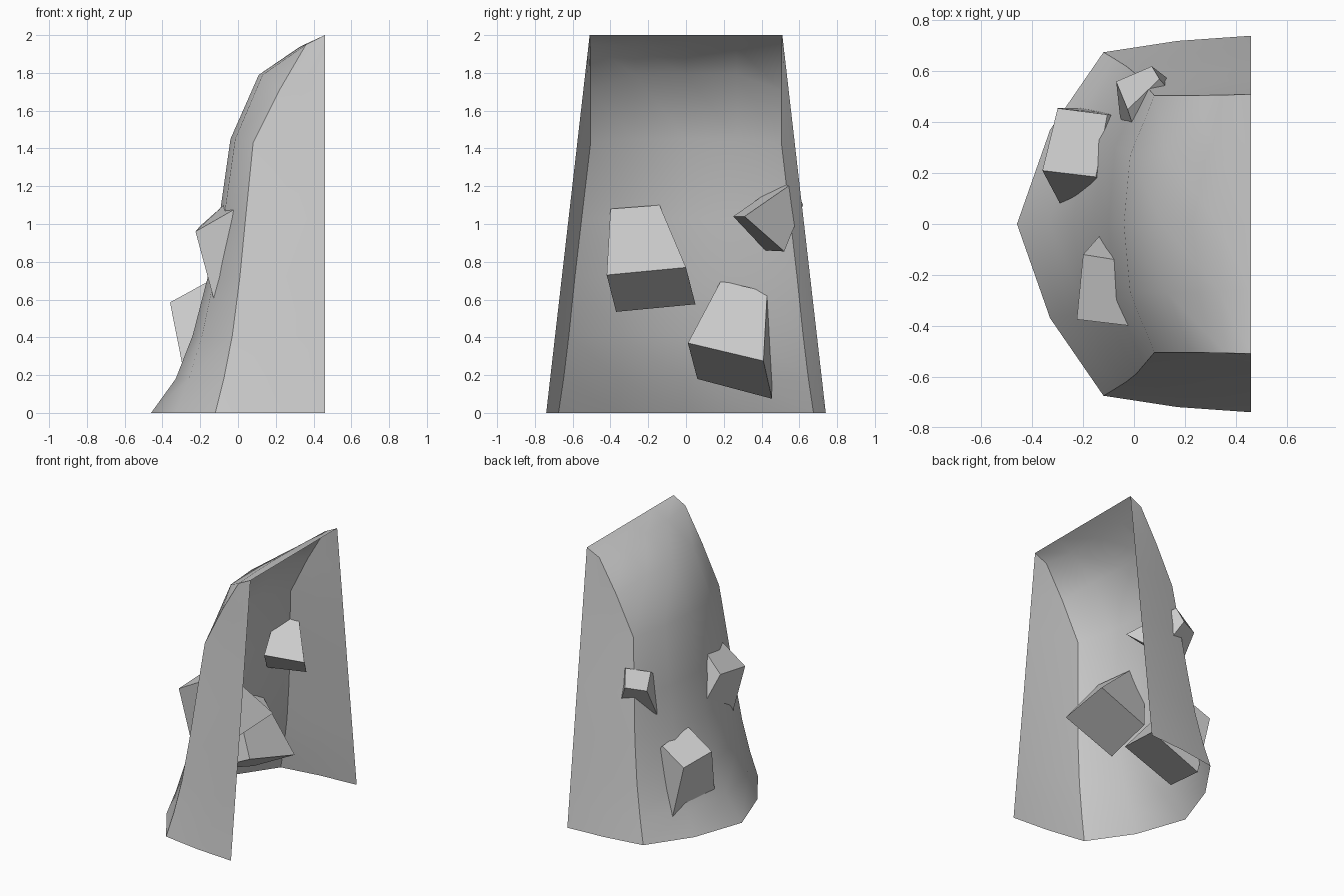
import bpy, bmesh
from mathutils import Vector

if "Cube" in bpy.data.objects:
    bpy.data.objects.remove(bpy.data.objects["Cube"])


def finish(bm, name):
    bmesh.ops.recalc_face_normals(bm, faces=bm.faces)
    mesh = bpy.data.meshes.new(name)
    bm.to_mesh(mesh)
    bm.free()
    ob = bpy.data.objects.new(name, mesh)
    bpy.context.collection.objects.link(ob)
    return ob


# Cliff shell: half-profile lines running from base to top, open at +x and below
centre = [(-.46, 0, 0), (-.33, 0, .18), (-.24, 0, .41), (-.16, 0, .72), (-.10, 0, 1.03),
          (-.04, 0, 1.45), (.11, 0, 1.79), (.33, 0, 1.94), (.46, 0, 2)]
middle_xy = [(-.33, .37), (-.26, .36), (-.19, .345), (-.125, .325), (-.075, .30),
             (-.015, .27), (.13, .27), (.335, .265), (.46, .26)]
corner_xy = [(-.12, .675), (-.075, .648), (-.03, .62), (.01, .588), (.04, .552),
             (.08, .505), (.22, .505), (.36, .507), (.46, .51)]
corner_z = [0, .18, .41, .72, 1.03, 1.43, 1.71, 1.95, 2]

bm = bmesh.new()
rows = []
for c, m, k, kz in zip(centre, middle_xy, corner_xy, corner_z):
    edge = Vector((.46, .74 - .115 * kz, kz))
    corner = Vector((*k, kz))
    side = (edge + corner) / 2 + Vector((0, .012 * (1 - kz / 2), 0))
    half = [edge, side, corner, Vector((*m, c[2]))]
    ring = half + [Vector(c)] + [Vector((p.x, -p.y, p.z)) for p in reversed(half)]
    rows.append([bm.verts.new(p) for p in ring])
for lo, hi in zip(rows, rows[1:]):
    for i in range(len(lo) - 1):
        bm.faces.new((lo[i], lo[i + 1], hi[i + 1], hi[i]))
bmesh.ops.remove_doubles(bm, verts=bm.verts, dist=.001)
cliff = finish(bm, "cliff_face")
bpy.context.view_layer.objects.active = cliff
cliff.select_set(True)
bpy.ops.object.shade_smooth_by_angle(angle=.7)
cliff.select_set(False)


# Rocks: tapered blocks pushed through the cliff, wide end inside
def rock(name, wide, narrow):
    bm = bmesh.new()
    a = [bm.verts.new(p) for p in wide]
    b = [bm.verts.new(p) for p in narrow]
    bm.faces.new(a)
    bm.faces.new(b[::-1])
    for i in range(4):
        j = (i + 1) % 4
        bm.faces.new((a[i], b[i], b[j], a[j]))
    finish(bm, name)


rock("rock_large",
     [(.26, -.42, .73), (.29, 0, .77), (-.05, .05, .575), (-.11, -.37, .535)],
     [(-.015, -.40, 1.08), (-.075, -.14, 1.10), (-.20, -.12, .99), (-.225, -.375, .96)])
rock("rock_low",
     [(.09, .01, .37), (.18, .41, .275), (-.19, .455, .075), (-.28, .06, .18)],
     [(-.15, .185, .70), (-.105, .43, .64), (-.30, .455, .54), (-.36, .21, .585)])
rock("rock_small",
     [(.04, .25, 1.04), (.33, .31, 1.04), (.20, .52, .855), (-.055, .42, .86)],
     [(-.025, .45, 1.18), (.10, .57, 1.22), (.07, .62, 1.10), (-.07, .56, 1.09)])
